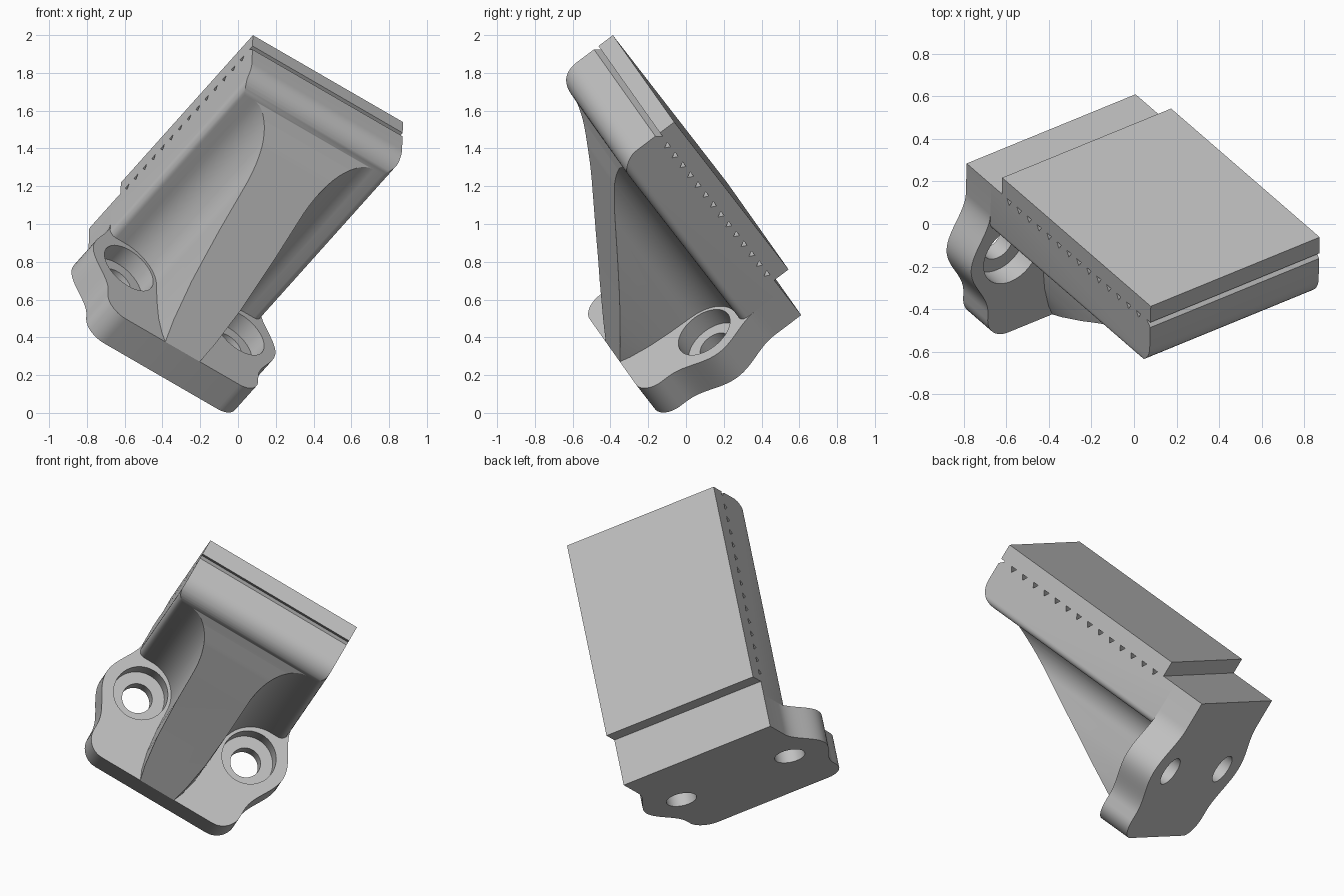
import bpy, bmesh, math
from mathutils import Vector, Matrix

cube = bpy.data.objects.get("Cube")
if cube:
    bpy.data.objects.remove(cube, do_unlink=True)

# Tilted frame of the bracket: width, back and up directions
width = Vector((0.816, 0.334, -0.472)).normalized()
up = Vector((0.5785, -0.5, 0.645))
up = (up - width * up.dot(width)).normalized()
back = up.cross(width)
frame = Matrix((width, back, up)).transposed().to_4x4()
frame.translation = (-0.39, 0.4475, 0.7475)

grey = bpy.data.materials.new("plain_grey")
grey.use_nodes = True
grey.diffuse_color = (0.53, 0.53, 0.53, 1)
grey.node_tree.nodes["Principled BSDF"].inputs["Base Color"].default_value = grey.diffuse_color


def prism(name, points, offset):
    """Extrude a closed outline of 3D points by an offset."""
    bm = bmesh.new()
    face = bm.faces.new([bm.verts.new(p) for p in points])
    made = bmesh.ops.extrude_face_region(bm, geom=[face])["geom"]
    bmesh.ops.translate(bm, vec=offset,
                        verts=[g for g in made if isinstance(g, bmesh.types.BMVert)])
    bmesh.ops.recalc_face_normals(bm, faces=bm.faces)
    mesh = bpy.data.meshes.new(name)
    bm.to_mesh(mesh)
    bm.free()
    mesh.materials.append(grey)
    obj = bpy.data.objects.new(name, mesh)
    bpy.context.collection.objects.link(obj)
    return obj


def upright(name, outline, low, high):
    return prism(name, [(x, y, low) for x, y in outline], (0, 0, high - low))


def activate(obj):
    bpy.ops.object.select_all(action='DESELECT')
    obj.select_set(True)
    bpy.context.view_layer.objects.active = obj


def boolean(obj, cutter, operation):
    mod = obj.modifiers.new("cut", 'BOOLEAN')
    mod.operation, mod.object, mod.solver = operation, cutter, 'EXACT'
    activate(obj)
    bpy.ops.object.modifier_apply(modifier=mod.name)
    bpy.data.objects.remove(cutter, do_unlink=True)


def arc(cx, cy, r, start, end, steps=10):
    angles = [math.radians(start + (end - start) * i / steps) for i in range(steps + 1)]
    return [(cx + r * math.cos(t), cy + r * math.sin(t)) for t in angles]


def mirrored(half):
    return half + [(-x, y) for x, y in reversed(half)]


HALF, BASE, TOP = 0.487, 0.2, 1.496
EAR_X, EAR_Y = 0.36, -0.465

# Foot plate with a rounded ear on each side and rounded front corners
half = [(HALF, 0)]
for i in range(29):
    t = -1 + 2 * i / 28
    half.append((HALF + 0.052 * (1 + math.cos(math.pi * t)), EAR_Y - 0.29 * t))
half += arc(HALF - 0.12, -0.80, 0.12, 0, -90)
foot = upright("foot_plate", mirrored(half), 0, BASE)

# Counterbored screw holes
for side in (-1, 1):
    for radius, low in ((0.158, 0.09), (0.088, -0.1)):
        ring = arc(side * EAR_X, EAR_Y, radius, 0, 360, 48)[:-1]
        boolean(foot, upright("hole_cutter", ring, low, 0.4), 'DIFFERENCE')

# Upright plate and rib: plan section with hollow curved pockets
half = [(HALF, 0.05)] + arc(HALF - 0.04, -0.23, 0.04, 0, -90, 6)
half += arc(0.39, -0.48, 0.21, 90, 180, 14)
half += [(0.175, -0.6), (0.16, -0.75), (0.135, -0.86), (0.1, -0.95)]
body = upright("plate_and_rib", mirrored(half), 0.1, 1.7)

# Side section: sloping rib, rounded top edge, toothed back
side = [(0, BASE), (-0.92, BASE), (-0.69, 0.61), (-0.49, 0.98), (-0.36, 1.22), (-0.30, 1.32)]
side += arc(-0.15, TOP - 0.12, 0.12, 180, 90, 10)
side += [(-0.03, TOP), (0, TOP - 0.03)]
for i in range(14):
    z = 1.40 - i * 0.081
    side += [(0, z + 0.018), (-0.03, z), (0, z - 0.018)]
cutter = prism("side_section", [(-0.7, y, z) for y, z in side], (1.4, 0, 0))
boolean(body, cutter, 'INTERSECT')

# Flat pad on the back of the plate
pad = upright("back_pad", mirrored([(HALF, 0.095), (HALF, 0)]), 0.286, TOP)

# Smooth the curves and tilt everything into place
for obj, angle in ((foot, 30), (body, 24), (pad, 20)):
    obj.data.transform(frame)
    obj.data.update()
    activate(obj)
    bpy.ops.object.shade_smooth_by_angle(angle=math.radians(angle))
